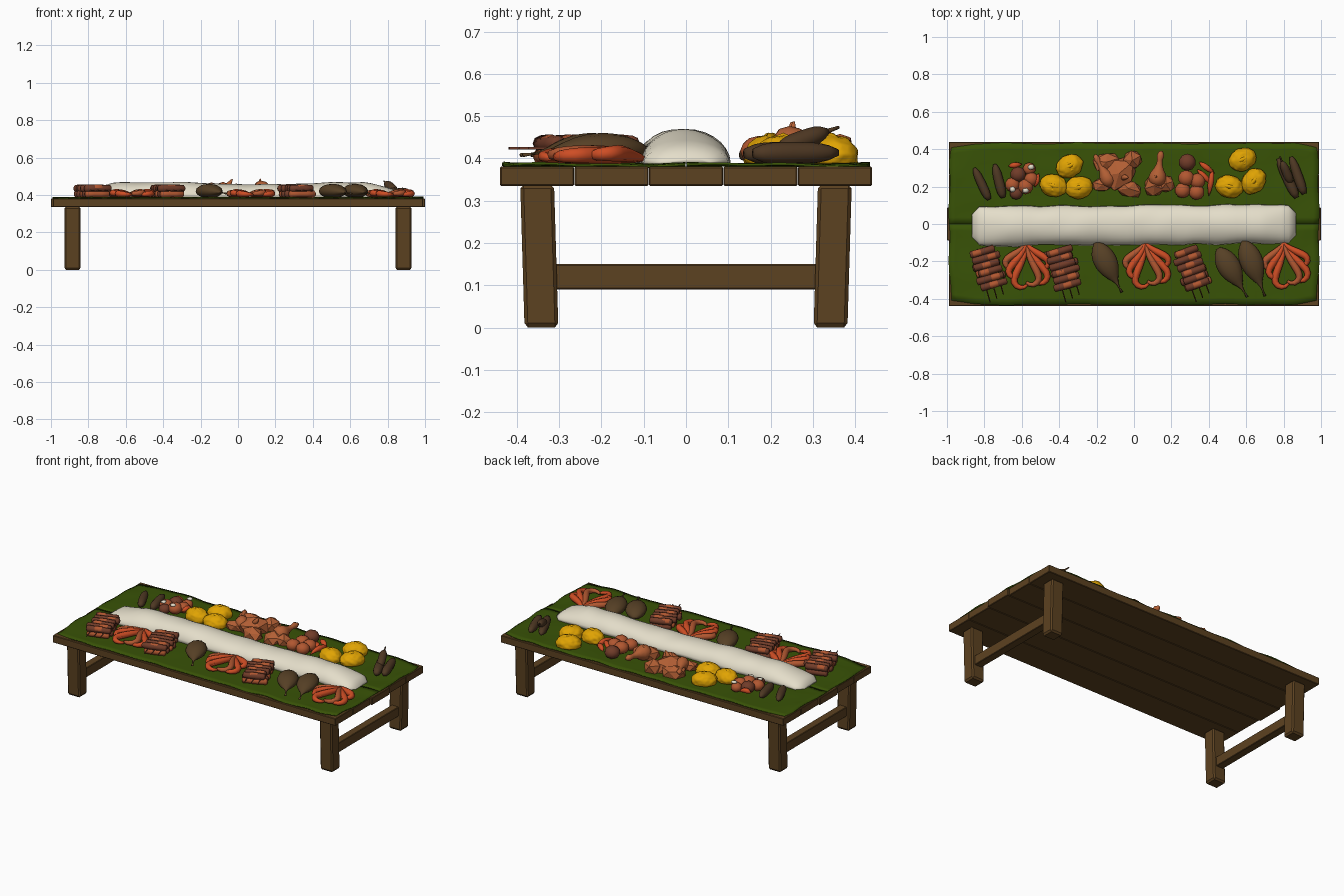
import bpy, bmesh, math, random
from mathutils import Vector, noise

if "Cube" in bpy.data.objects:
    bpy.data.objects.remove(bpy.data.objects["Cube"])

random.seed(4)
FLOOR = 0.388


def material(name, rgb):
    m = bpy.data.materials.new(name)
    m.diffuse_color = (*rgb, 1)
    m.use_nodes = True
    m.node_tree.nodes["Principled BSDF"].inputs["Base Color"].default_value = m.diffuse_color
    return m


WOOD = material("brown wood", (0.108, 0.054, 0.015))
LEAF = material("leaf green", (0.040, 0.085, 0.002))
RICE = material("rice cream", (0.78, 0.73, 0.59))
MEAT = material("grilled meat", (0.165, 0.045, 0.022))
GLAZE = material("glazed orange", (0.44, 0.095, 0.03))
SHRIMP = material("shrimp red", (0.62, 0.075, 0.018))
FISH = material("brown fish", (0.095, 0.052, 0.019))
MANGO = material("mango yellow", (0.75, 0.37, 0.001))
CHICKEN = material("roast chicken", (0.45, 0.115, 0.035))
AUBERGINE = material("dark aubergine", (0.078, 0.040, 0.017))


def finish(bm, name, mat, smooth=True):
    bmesh.ops.recalc_face_normals(bm, faces=bm.faces)
    me = bpy.data.meshes.new(name)
    bm.to_mesh(me)
    bm.free()
    ob = bpy.data.objects.new(name, me)
    bpy.context.collection.objects.link(ob)
    me.materials.append(mat)
    for p in me.polygons:
        p.use_smooth = smooth
    return ob


def box(name, lo, hi, mat, bevel=0.003):
    bm = bmesh.new()
    bmesh.ops.create_cube(bm, size=1)
    for v in bm.verts:
        v.co = Vector([(a + b) / 2 + c * (b - a) for a, b, c in zip(lo, hi, v.co)])
    bmesh.ops.bevel(bm, geom=bm.edges[:], offset=bevel, segments=1, affect='EDGES')
    return finish(bm, name, mat, False)


def sweep(name, pts, radii, mat, n=10, lump=0.0):
    """Round section along a path; a radius may be a (wide, tall) pair."""
    pts = [Vector(p) for p in pts]
    bm, rings = bmesh.new(), []
    for i, p in enumerate(pts):
        t = (pts[min(i + 1, len(pts) - 1)] - pts[max(i - 1, 0)]).normalized()
        side = t.cross(Vector((0, 0, 1))).normalized()
        up = side.cross(t)
        rw, rh = radii[i] if isinstance(radii[i], tuple) else (radii[i], radii[i])
        ring = []
        for k in range(n):
            a = 2 * math.pi * k / n
            d = side * math.cos(a) * rw + up * math.sin(a) * rh
            co = p + d * (1 + lump * noise.noise((p + d) * 9))
            co.z = max(co.z, FLOOR)
            ring.append(bm.verts.new(co))
        rings.append(ring)
    for a, b in zip(rings, rings[1:]):
        for k in range(n):
            bm.faces.new((a[k], a[(k + 1) % n], b[(k + 1) % n], b[k]))
    bm.faces.new(rings[0])
    bm.faces.new(rings[-1])
    return finish(bm, name, mat)


def ball(name, c, r, mat, sub=2, lump=0.0, turn=0.0, smooth=True, freq=3.0):
    bm = bmesh.new()
    bmesh.ops.create_icosphere(bm, subdivisions=sub, radius=1)
    ca, sa = math.cos(turn), math.sin(turn)
    for v in bm.verts:
        q = v.co * (1 + lump * noise.noise(v.co * freq + Vector(c) * 20))
        x, y = q.x * r[0], q.y * r[1]
        v.co = Vector((c[0] + x * ca - y * sa, c[1] + x * sa + y * ca,
                       max(c[2] + q.z * r[2], FLOOR)))
    return finish(bm, name, mat, smooth)


def pod(name, a, b, r, mat, shape, flat=1.0, lift=0.0):
    """Tapered body from a to b with relative radii given by shape."""
    a, b, m = Vector(a), Vector(b), len(shape) - 1
    pts = [a.lerp(b, i / m) + Vector((0, 0, lift * math.sin(math.pi * i / m)))
           for i in range(m + 1)]
    return sweep(name, pts, [(r * s, r * s * flat) for s in shape], mat, 12)


# Table: five planks, four legs, two end rails
for i in range(5):
    y = -0.44 + i * 0.176
    e = 1.0 if i == 2 else 0.99
    box("top_plank", (-e, y + 0.0004, 0.335), (e, y + 0.1756, 0.381), WOOD)
for sx in (-1, 1):
    for sy in (-1, 1):
        leg = box("leg", (sx * 0.885 - 0.043, sy * 0.348 - 0.04, 0.003),
                  (sx * 0.885 + 0.043, sy * 0.348 + 0.04, 0.337), WOOD, 0.008)
        for v in leg.data.vertices:
            v.co.y += sy * 0.03 * (v.co.z - 0.2)
            v.co.z = 0 if v.co.z < 0.004 else v.co.z
    box("end_rail", (sx * 0.885 - 0.025, -0.315, 0.09), (sx * 0.885 + 0.025, 0.315, 0.15), WOOD)

# Leaf covering: two wavy sheets meeting at a midrib
for s in (-1, 1):
    bm = bmesh.new()
    bmesh.ops.create_grid(bm, x_segments=60, y_segments=12, size=1)
    for v in bm.verts:
        u, w = v.co.x, (v.co.y + 1) / 2
        edge = 0.430 + 0.008 * noise.noise(Vector((u * 5, s * 3, 0)))
        edge -= 0.022 * max(0, abs(u) - 0.88) / 0.12
        y = s * (0.001 + w * edge)
        x = u * (0.988 - 0.012 * w ** 4 + 0.004 * math.sin(y * 23))
        rim = max(abs(u), w) ** 8
        z = 0.388 + 0.003 * noise.noise(Vector((x * 6, y * 9, 1)))
        z += rim * 0.008 * noise.noise(Vector((x * 7, y * 7, 5)))
        v.co = (x, y, z)
    ext = bmesh.ops.extrude_face_region(bm, geom=bm.faces[:])
    for v in ext["geom"]:
        if isinstance(v, bmesh.types.BMVert):
            v.co.z -= 0.006
    finish(bm, "leaf_sheet", LEAF)

# Rice mound along the centre
N = 44
pts, rad = [], []
for i in range(N + 1):
    u = i / N * 2 - 1
    cap = max(0.0, 1 - abs(u) ** 40) ** 0.5
    tall = 0.074 + 0.006 * math.sin(u * 5 + 4)
    tall *= min(1, 0.5 + (1 - abs(u)) * 2.2)
    pts.append((u * 0.866, -0.006 + 0.006 * u, 0.389))
    rad.append((0.06 + 0.046 * cap, tall * (0.35 + 0.65 * cap)))
sweep("rice_mound", pts, rad, RICE, 28, 0.07)

# Meat skewers: stacked strips over three sticks, streaked with glaze
for cx, cy, ang in ((-0.78, -0.235, 16), (-0.375, -0.235, 16), (0.31, -0.235, 20)):
    t = math.radians(ang)
    ax, dn = Vector((math.cos(t), math.sin(t), 0)), Vector((math.sin(t), -math.cos(t), 0))
    o = Vector((cx, cy, 0))
    for j in range(6):
        for layer in range(2):
            c = o + dn * ((j - 2.5) * 0.037) + Vector((0, 0, 0.405 + 0.03 * layer))
            h = 0.07 + random.uniform(-0.008, 0.008)
            c += ax * random.uniform(-0.008, 0.008)
            sweep("meat_strip", [c + ax * (h * k) for k in (-1, -0.92, -0.3, 0.3, 0.92, 1)],
                  [0.011, 0.019, 0.02, 0.02, 0.019, 0.011],
                  GLAZE if layer == 0 and j % 2 else MEAT, 8, 0.2)
            if layer:
                g = c + ax * (0.03 * (-1, 1, 0)[j % 3]) + Vector((0, 0, 0.003))
                sweep("glaze_streak", [g - ax * 0.032, g - ax * 0.02, g + ax * 0.02, g + ax * 0.032],
                      [0.008, 0.0185, 0.0185, 0.008], GLAZE, 8)
    for k in (-1, 0, 1):
        p = o + ax * (0.04 * k) + Vector((0, 0, 0.424))
        sweep("skewer_stick", [p - dn * 0.1, p + dn * (0.17 - 0.01 * k)], [0.004, 0.003], MEAT, 6)

# Shrimp fans: hooked tapering bodies sharing one apex
for cx, cy, tilt in ((-0.575, -0.105, 0), (0.06, -0.1, 0.06), (0.8, -0.1, 0.1)):
    for j, (a, ln) in enumerate(((-0.66, 0.165), (-0.36, 0.2), (-0.1, 0.245), (0.12, 0.23),
                                 (0.36, 0.235), (0.68, 0.17))):
        a += tilt
        curl = 1 if j > 2 else -1
        p, path, rads = Vector((cx, cy, 0.4)), [], []
        for k in range(15):
            f = k / 14
            path.append(p.copy())
            rads.append(0.004 + 0.0155 * math.sin(math.pi * min(1, f * 0.93 + 0.02)) ** 0.8)
            h = a + curl * (0.35 * math.sin(f * 4) - 6.5 * max(0, f - 0.6))
            p += Vector((math.sin(h), -math.cos(h), 0)) * ln * 1.25 / 14
            p.z = 0.4 + 0.008 * math.sin(math.pi * f) + 0.004 * (j % 2)
        sweep("shrimp", path, rads, SHRIMP if j % 3 else GLAZE, 8)

# Whole fish: plump bodies narrowing to a tail
body = [0.2, 0.58, 0.82, 0.95, 1, 0.99, 0.91, 0.76, 0.54, 0.28, 0.1, 0.06, 0.12]
for a, b in (((-0.205, -0.1), (-0.065, -0.365)), ((0.45, -0.13), (0.605, -0.39)),
             ((0.585, -0.09), (0.7, -0.385))):
    pod("fish", (*a, 0.418), (*b, 0.408), 0.062, FISH, body, 0.62, 0.008)

# Mango halves: scored yellow domes
for x, y, t in ((-0.345, 0.31, 0.5), (-0.43, 0.205, -0.3), (-0.295, 0.195, 0.2),
                (0.58, 0.345, 0.4), (0.51, 0.2, -0.2), (0.64, 0.23, 0.9)):
    ball("mango_half", (x, y, 0.405), (0.074, 0.06, 0.05), MANGO, 4, 0.09, t, True, 3)
    for k in (-1, 0, 1):
        c = Vector((x - math.sin(t) * k * 0.022, y + math.cos(t) * k * 0.022, 0.412))
        d = Vector((math.cos(t), math.sin(t), 0)) * 0.06 * (1 - 0.2 * abs(k))
        pod("mango_ridge", c - d, c + d, 0.012, MANGO, [0.3, 1, 0.8, 1, 0.8, 1, 0.3], 1,
            0.037 - 0.008 * abs(k))

# Roast chicken: large angular pieces
for x, y, rx, ry, rz, t in ((-0.15, 0.33, 0.08, 0.055, 0.045, 0.3), (-0.08, 0.27, 0.1, 0.09, 0.06, 0.7),
                            (-0.17, 0.21, 0.06, 0.04, 0.035, 0.2), (-0.03, 0.19, 0.08, 0.05, 0.04, -0.3),
                            (-0.01, 0.34, 0.055, 0.06, 0.05, -0.8), (0.11, 0.205, 0.06, 0.07, 0.045, -0.4),
                            (0.17, 0.215, 0.05, 0.05, 0.04, 0.3)):
    ball("chicken_piece", (x, y, 0.41), (rx, ry, rz), CHICKEN, 1, 0.2, t, False)
leg_shape = [0.3, 0.9, 1, 0.85, 0.55, 0.35, 0.3, 0.42, 0.2]
pod("drumstick", (0.12, 0.2, 0.425), (0.145, 0.39, 0.44), 0.048, CHICKEN, leg_shape)
pod("drumstick", (-0.12, 0.2, 0.425), (-0.21, 0.37, 0.435), 0.04, CHICKEN, leg_shape)
pod("wing_tip", (-0.06, 0.25, 0.44), (-0.03, 0.25, 0.485), 0.02, CHICKEN, [1, 0.6, 0.15])
pod("wing_tip", (0.11, 0.25, 0.44), (0.12, 0.255, 0.487), 0.018, CHICKEN, [1, 0.5, 0.15])

# Tomatoes and onions, with pale garnish and red chillies
for x, y, r, m in ((-0.65, 0.21, 0.04, GLAZE), (-0.58, 0.2, 0.042, GLAZE), (-0.62, 0.265, 0.042, MEAT),
                   (-0.55, 0.24, 0.038, GLAZE), (-0.63, 0.165, 0.035, MEAT), (-0.56, 0.295, 0.034, GLAZE),
                   (0.285, 0.33, 0.046, MEAT), (0.26, 0.18, 0.042, GLAZE), (0.28, 0.245, 0.044, GLAZE),
                   (0.335, 0.17, 0.042, GLAZE), (0.34, 0.23, 0.042, GLAZE)):
    ball("tomato", (x, y, 0.386 + r * 0.75), (r, r, r * 0.85), m)
for x, y in ((-0.65, 0.185), (-0.55, 0.305), (-0.58, 0.18)):
    ball("garnish", (x, y, 0.446), (0.019, 0.016, 0.009), RICE, 1, 0.3)
for a, b in (((0.35, 0.33), (0.43, 0.27)), ((0.42, 0.29), (0.4, 0.15)), ((0.34, 0.29), (0.42, 0.21)),
             ((-0.67, 0.31), (-0.6, 0.32)), ((-0.53, 0.2), (-0.51, 0.27))):
    pod("chilli", (*a, 0.41), (*b, 0.405), 0.016, SHRIMP, [0.2, 0.8, 1, 0.9, 0.6, 0.1], 1, 0.012)

# Aubergines: two at the left end, a leaning pile at the right end
long_pod = [0.45, 0.82, 0.96, 1, 1, 0.98, 0.95, 0.88, 0.68, 0.3]
for a, b, r in (((-0.775, 0.13, 0.408), (-0.855, 0.3, 0.41), 0.024), ((-0.7, 0.14, 0.408), (-0.745, 0.32, 0.41), 0.026),
                ((0.87, 0.14, 0.412), (0.77, 0.35, 0.412), 0.027), ((0.91, 0.16, 0.412), (0.84, 0.36, 0.414), 0.026),
                ((0.84, 0.22, 0.422), (0.79, 0.335, 0.465), 0.024)):
    pod("aubergine", a, b, r, AUBERGINE, long_pod)
pod("aubergine_stem", (0.792, 0.33, 0.463), (0.78, 0.362, 0.474), 0.006, AUBERGINE, [1, 0.8, 0.6])
